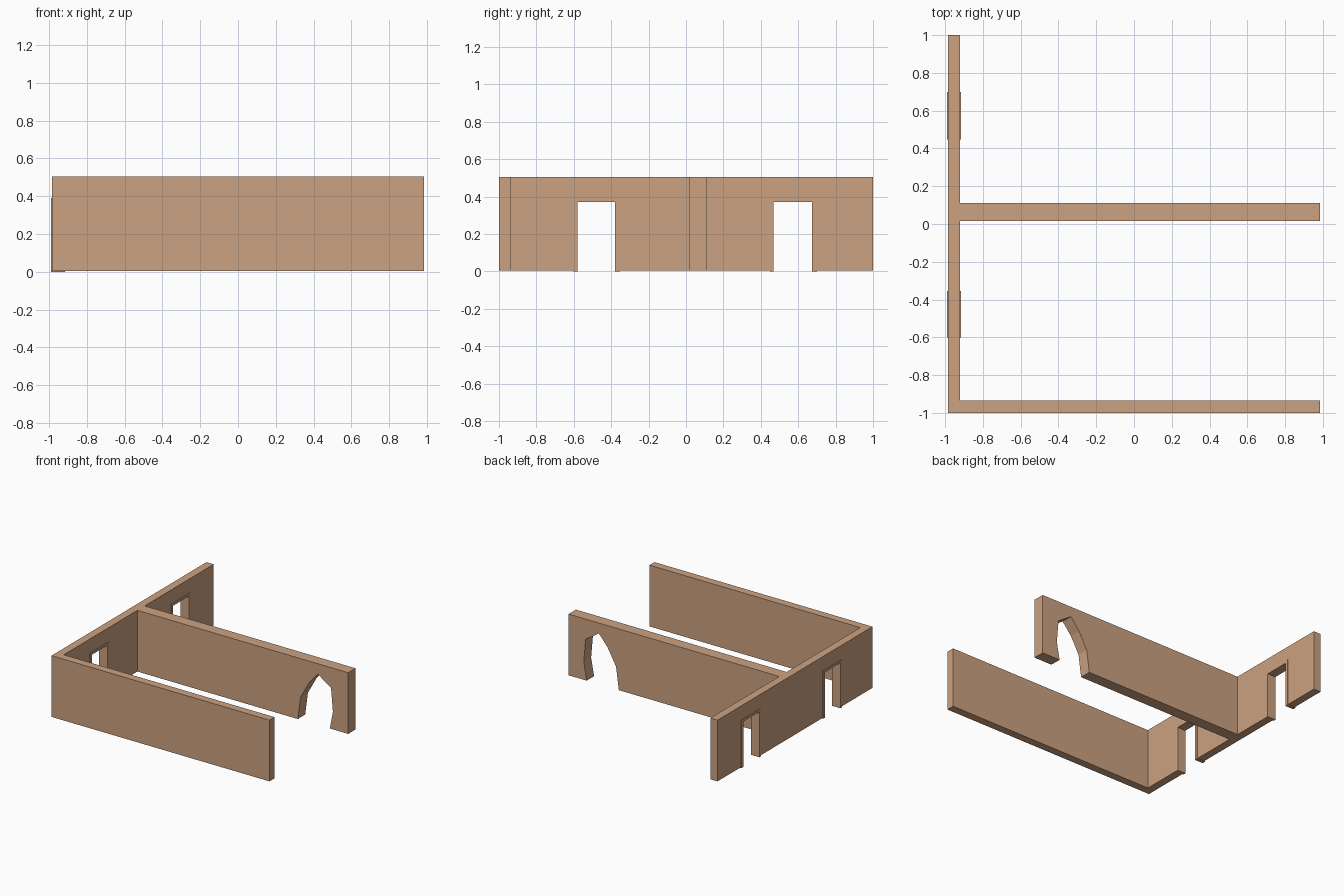
import bpy, bmesh
from mathutils import Vector

if "Cube" in bpy.data.objects:
    bpy.data.objects.remove(bpy.data.objects["Cube"])

clay = bpy.data.materials.new("clay")
clay.diffuse_color = (0.6, 0.36, 0.22, 1)
clay.use_nodes = True
clay.node_tree.nodes["Principled BSDF"].inputs["Base Color"].default_value = clay.diffuse_color

BOTTOM, TOP = 0.005, 0.505


def slab(name, profile, axis, start, end):
    """Extrude a (horizontal, z) outline along x or y from start to end."""
    bm = bmesh.new()
    place = (lambda h, z: (start, h, z)) if axis == "x" else (lambda h, z: (h, start, z))
    face = bm.faces.new([bm.verts.new(place(h, z)) for h, z in profile])
    result = bmesh.ops.extrude_face_region(bm, geom=[face])
    move = Vector((end - start, 0, 0)) if axis == "x" else Vector((0, end - start, 0))
    bmesh.ops.translate(bm, vec=move,
                        verts=[g for g in result["geom"] if isinstance(g, bmesh.types.BMVert)])
    bmesh.ops.recalc_face_normals(bm, faces=bm.faces)
    mesh = bpy.data.meshes.new(name)
    bm.to_mesh(mesh)
    bm.free()
    mesh.materials.append(clay)
    obj = bpy.data.objects.new(name, mesh)
    bpy.context.collection.objects.link(obj)
    return obj


def wall_outline(left, right, openings):
    """Rectangular wall with openings cut up from its bottom edge."""
    pts = [(left, TOP), (left, BOTTOM)]
    for opening in openings:
        pts += opening
    return pts + [(right, BOTTOM), (right, TOP)]


def doorway(a, b, height, base=BOTTOM):
    return [(a, base), (a, height), (b, height), (b, base)]


# Side wall with two doorways
doors = [(-0.58, -0.38), (0.468, 0.675)]
frames = [(-0.602, -0.355), (0.448, 0.70)]
slab("side_wall", wall_outline(-1, 1, [doorway(a, b, 0.37) for a, b in doors]),
     "x", -0.985, -0.92)

# Thin frames standing slightly proud of the doorways
for i, ((a, b), (c, d)) in enumerate(zip(doors, frames), 1):
    outline = doorway(c, d, 0.39, 0) + doorway(a, b, 0.37, 0)[::-1]
    slab(f"door_frame_{i}", outline, "x", -0.99, -0.915)

# Front wall
slab("front_wall", wall_outline(-0.92, 0.985, []), "y", -1, -0.935)

# Dividing wall with a jagged broken opening
breach = [(0.53, BOTTOM), (0.555, 0.19), (0.63, 0.325), (0.71, 0.42),
          (0.83, 0.34), (0.847, 0.15), (0.82, BOTTOM)]
slab("dividing_wall", wall_outline(-0.92, 0.985, [breach]), "y", 0.015, 0.11)
